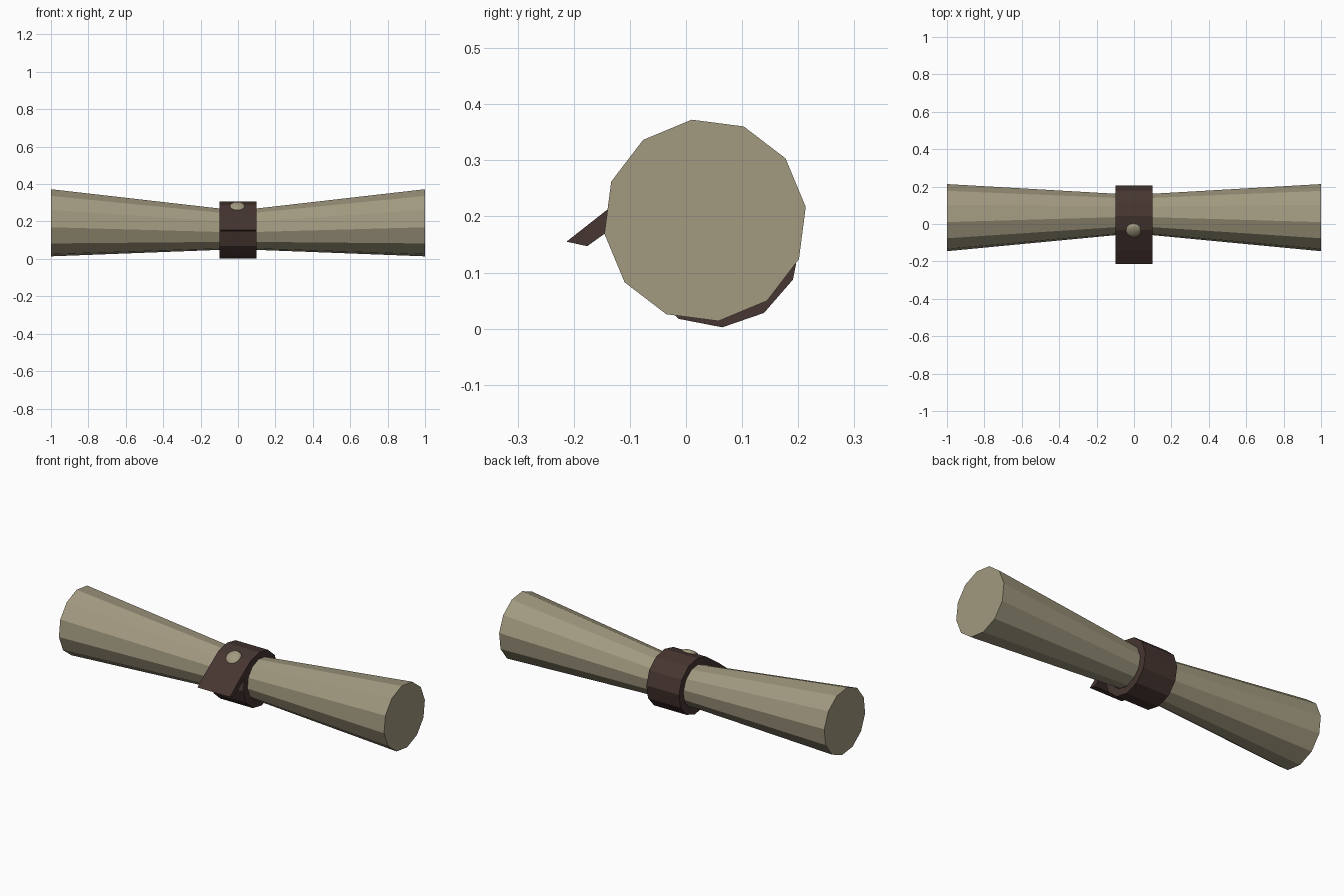
import bpy, bmesh, math
from mathutils import Vector, Matrix

if "Cube" in bpy.data.objects:
    bpy.data.objects.remove(bpy.data.objects["Cube"])


def material(name, rgb):
    m = bpy.data.materials.new(name)
    m.diffuse_color = (*rgb, 1)
    m.use_nodes = True
    m.node_tree.nodes["Principled BSDF"].inputs["Base Color"].default_value = m.diffuse_color
    return m


PARCHMENT = material("parchment tan", (0.36, 0.32, 0.215))
LEATHER = material("dark leather", (0.063, 0.037, 0.031))


def finish(bm, name, mat):
    bmesh.ops.recalc_face_normals(bm, faces=bm.faces)
    me = bpy.data.meshes.new(name)
    bm.to_mesh(me)
    bm.free()
    me.materials.append(mat)
    ob = bpy.data.objects.new(name, me)
    bpy.context.collection.objects.link(ob)
    return ob


def circle(cy, cz, r, start, n=12):
    """Points of a polygon in the y-z plane."""
    return [(cy + r * math.cos(math.radians(start + i * 360 / n)),
             cz + r * math.sin(math.radians(start + i * 360 / n))) for i in range(n)]


def loft(bm, rings, closed=False):
    """Join rings of vertices; cap both ends unless the chain is closed."""
    n = len(rings[0])
    pairs = list(zip(rings, rings[1:]))
    if closed:
        pairs.append((rings[-1], rings[0]))
    for a, b in pairs:
        for i in range(n):
            j = (i + 1) % n
            bm.faces.new((a[i], a[j], b[j], b[i]))
    if not closed:
        bm.faces.new(rings[0])
        bm.faces.new(rings[-1])


def strap(name, outer, inner, half, closed):
    """Sweep a rectangular leather section along outer and inner side paths."""
    bm = bmesh.new()
    rings = [[bm.verts.new(p) for p in ((-half, *o), (half, *o), (half, *i), (-half, *i))]
             for o, i in zip(outer, inner)]
    loft(bm, rings, closed)
    return finish(bm, name, LEATHER)


# Rolled sheet, pinched at the middle
bm = bmesh.new()
sections = [(-1, 0.034, 0.193, 0.181), (0, 0.053, 0.155, 0.104), (1, 0.034, 0.193, 0.181)]
loft(bm, [[bm.verts.new((x, y, z)) for y, z in circle(cy, cz, r, 7.6)]
          for x, cy, cz, r in sections])
finish(bm, "rolled_sheet", PARCHMENT)

# Leather band around the waist
strap("band", circle(0.054, 0.154, 0.152, 4), circle(0.054, 0.154, 0.112, 4), 0.1, True)

# Loose end of the band, leaving the top toward the front
strap("band_tail",
      [(0.044, 0.3055), (-0.032, 0.287), (-0.143, 0.21), (-0.213, 0.155)],
      [(0.044, 0.272), (-0.022, 0.255), (-0.120, 0.187), (-0.176, 0.147)], 0.1, False)

# Domed stud fastening the loose end
bm = bmesh.new()
bmesh.ops.create_uvsphere(bm, u_segments=12, v_segments=8, radius=0.043)
normal = Vector((0, -0.5, 0.8))
turn = normal.to_track_quat('Z', 'Y').to_matrix().to_4x4()
bmesh.ops.transform(bm, verts=bm.verts, matrix=Matrix.Translation((-0.003, -0.034, 0.279))
                    @ turn @ Matrix.Diagonal((1, 1, 0.4, 1)))
stud = finish(bm, "stud", PARCHMENT)
stud.data.polygons.foreach_set("use_smooth", [True] * len(stud.data.polygons))
